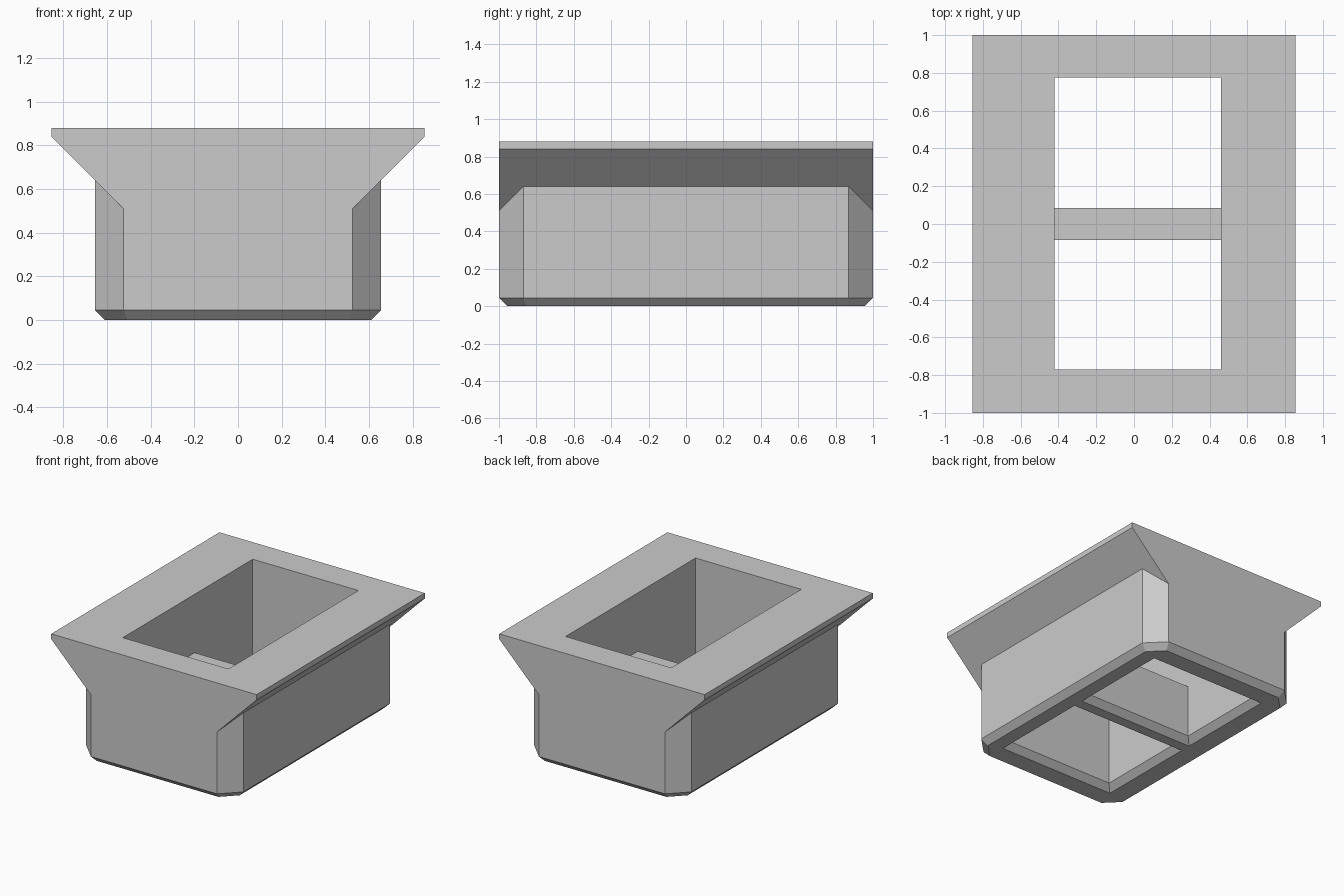
import bpy, bmesh

cube = bpy.data.objects.get("Cube")
if cube:
    bpy.data.objects.remove(cube, do_unlink=True)

grey = bpy.data.materials.new("light grey")
grey.use_nodes = True
COLOR = (0.6, 0.6, 0.6, 1)
grey.diffuse_color = COLOR
grey.node_tree.nodes["Principled BSDF"].inputs["Base Color"].default_value = COLOR


def loft(name, rings):
    """Closed solid through a list of matching vertex rings."""
    bm = bmesh.new()
    loops = [[bm.verts.new(p) for p in ring] for ring in rings]
    n = len(loops[0])
    for a, b in zip(loops, loops[1:]):
        for i in range(n):
            j = (i + 1) % n
            bm.faces.new((a[i], a[j], b[j], b[i]))
    bm.faces.new(loops[0])
    bm.faces.new(loops[-1])
    bmesh.ops.recalc_face_normals(bm, faces=bm.faces[:])
    mesh = bpy.data.meshes.new(name)
    bm.to_mesh(mesh)
    bm.free()
    mesh.materials.append(grey)
    obj = bpy.data.objects.new(name, mesh)
    bpy.context.collection.objects.link(obj)
    return obj


def octagon(hx, hy, cut, z):
    pts = [(hx, hy - cut), (hx - cut, hy)]
    pts += [(-x, y) for x, y in reversed(pts)]
    pts += [(-x, -y) for x, y in pts]
    return [(x, y, z) for x, y in pts]


def rect(x0, x1, y0, y1, z, grow=0.0):
    x0, x1, y0, y1 = x0 - grow, x1 + grow, y0 - grow, y1 + grow
    return [(x0, y0, z), (x1, y0, z), (x1, y1, z), (x0, y1, z)]


def combine(target, tool, operation):
    mod = target.modifiers.new(operation.title(), "BOOLEAN")
    mod.operation = operation
    mod.solver = "EXACT"
    mod.object = tool
    bpy.context.view_layer.objects.active = target
    bpy.ops.object.modifier_apply(modifier=mod.name)
    bpy.data.objects.remove(tool, do_unlink=True)


TOP, BEVEL, CORNER = 0.88, 0.045, 0.13
HX, HY = 0.655, 1.0

# Body with clipped corners and a bevelled foot
body = loft("hollow_base", [
    octagon(HX - BEVEL, HY - BEVEL, CORNER - BEVEL * 0.586, 0),
    octagon(HX, HY, CORNER, BEVEL),
    octagon(HX, HY, CORNER, TOP)])

# Flared rim, sloping out on both long sides
half = [(0.525, 0.51), (0.855, 0.84), (0.855, TOP)]
profile = half + [(-x, z) for x, z in reversed(half)]
rim = loft("flared_rim", [[(x, y, z) for x, z in profile] for y in (-HY, HY)])
combine(body, rim, "UNION")

# Upper pocket, above the crossbar
X0, X1, Y0, Y1 = -0.42, 0.46, -0.77, 0.775
BAR = 0.085
pocket = loft("pocket_cutter", [rect(X0, X1, Y0, Y1, z) for z in (0.44, 1.0)])
combine(body, pocket, "DIFFERENCE")

# Two wells either side of the crossbar, bevelled at the underside
for y0, y1 in ((Y0, -BAR), (BAR, Y1)):
    well = loft("well_cutter", [
        rect(X0, X1, y0, y1, -0.02, BEVEL + 0.02),
        rect(X0, X1, y0, y1, BEVEL),
        rect(X0, X1, y0, y1, 0.6)])
    combine(body, well, "DIFFERENCE")
